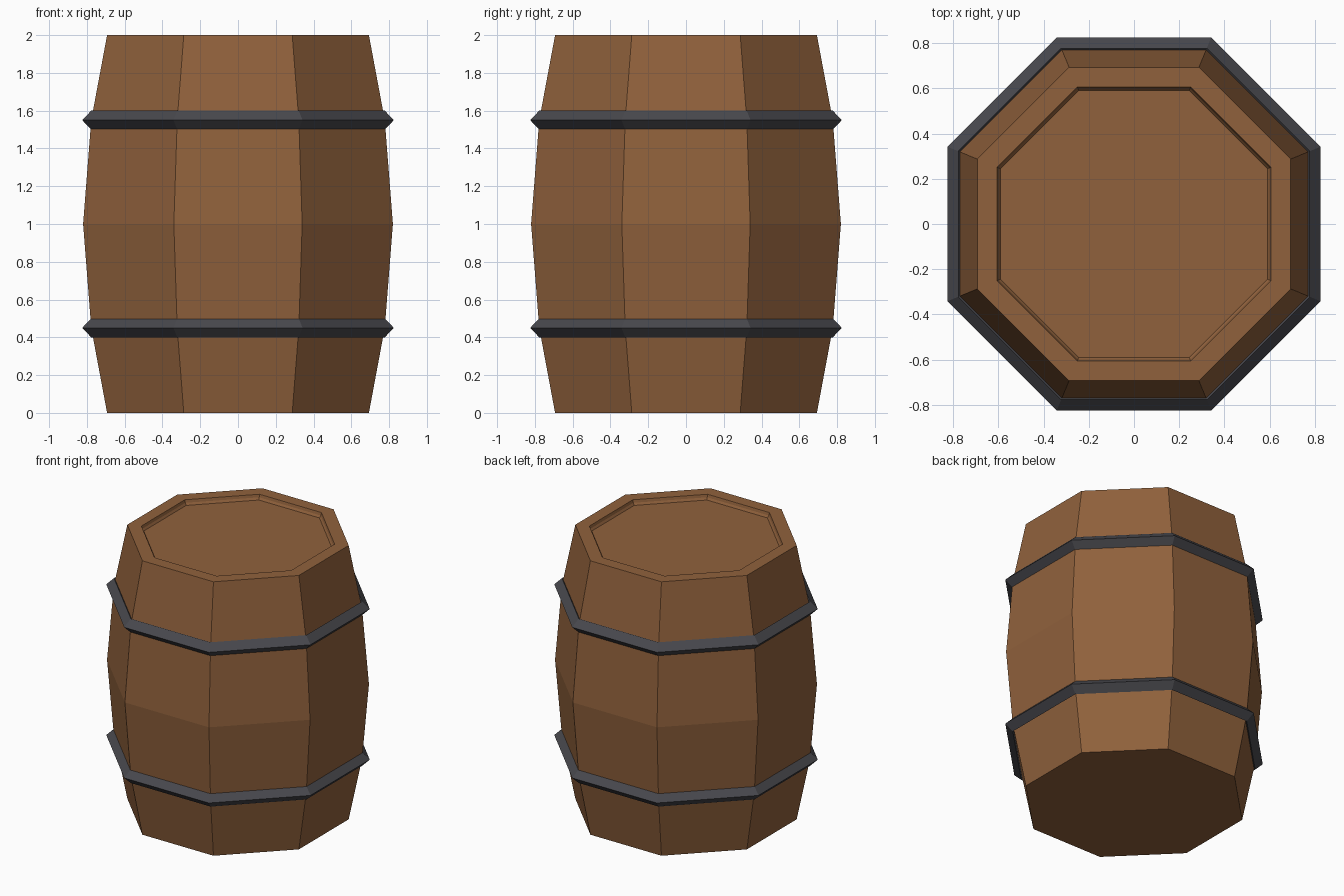
import bpy, bmesh
from math import pi, cos, sin

if "Cube" in bpy.data.objects:
    bpy.data.objects.remove(bpy.data.objects["Cube"])

SIDES = 8


def material(name, colour):
    m = bpy.data.materials.new(name)
    m.diffuse_color = (*colour, 1)
    m.use_nodes = True
    m.node_tree.nodes["Principled BSDF"].inputs["Base Color"].default_value = m.diffuse_color
    return m


def lathe(name, profile, mat, closed=False):
    """Sweep (apothem, z) points round an octagon with flats facing the axes."""
    bm = bmesh.new()
    rings = []
    for apothem, z in profile:
        r = apothem / cos(pi / SIDES)
        rings.append([bm.verts.new((r * cos((i + 0.5) * 2 * pi / SIDES),
                                    r * sin((i + 0.5) * 2 * pi / SIDES), z))
                      for i in range(SIDES)])
    pairs = list(zip(rings, rings[1:]))
    if closed:
        pairs.append((rings[-1], rings[0]))
    else:
        bm.faces.new(rings[0][::-1])
        bm.faces.new(rings[-1])
    for a, b in pairs:
        for i in range(SIDES):
            j = (i + 1) % SIDES
            bm.faces.new((a[i], a[j], b[j], b[i]))
    bmesh.ops.recalc_face_normals(bm, faces=bm.faces)
    mesh = bpy.data.meshes.new(name)
    bm.to_mesh(mesh)
    bm.free()
    mesh.materials.append(mat)
    obj = bpy.data.objects.new(name, mesh)
    bpy.context.collection.objects.link(obj)
    return obj


wood = material("wood", (0.28, 0.12, 0.045))
iron = material("iron", (0.065, 0.065, 0.075))

# Bulging body with a shallow recessed lid
lathe("barrel_body", [(0.693, 0), (0.777, 0.45), (0.82, 1), (0.777, 1.55), (0.693, 2),
                      (0.605, 2), (0.60, 1.98), (0.59, 1.965)], wood)

# Diamond-section hoops
for name, z in (("lower_hoop", 0.45), ("upper_hoop", 1.55)):
    lathe(name, [(0.777, z - 0.05), (0.825, z), (0.777, z + 0.05), (0.73, z)],
          iron, closed=True)
